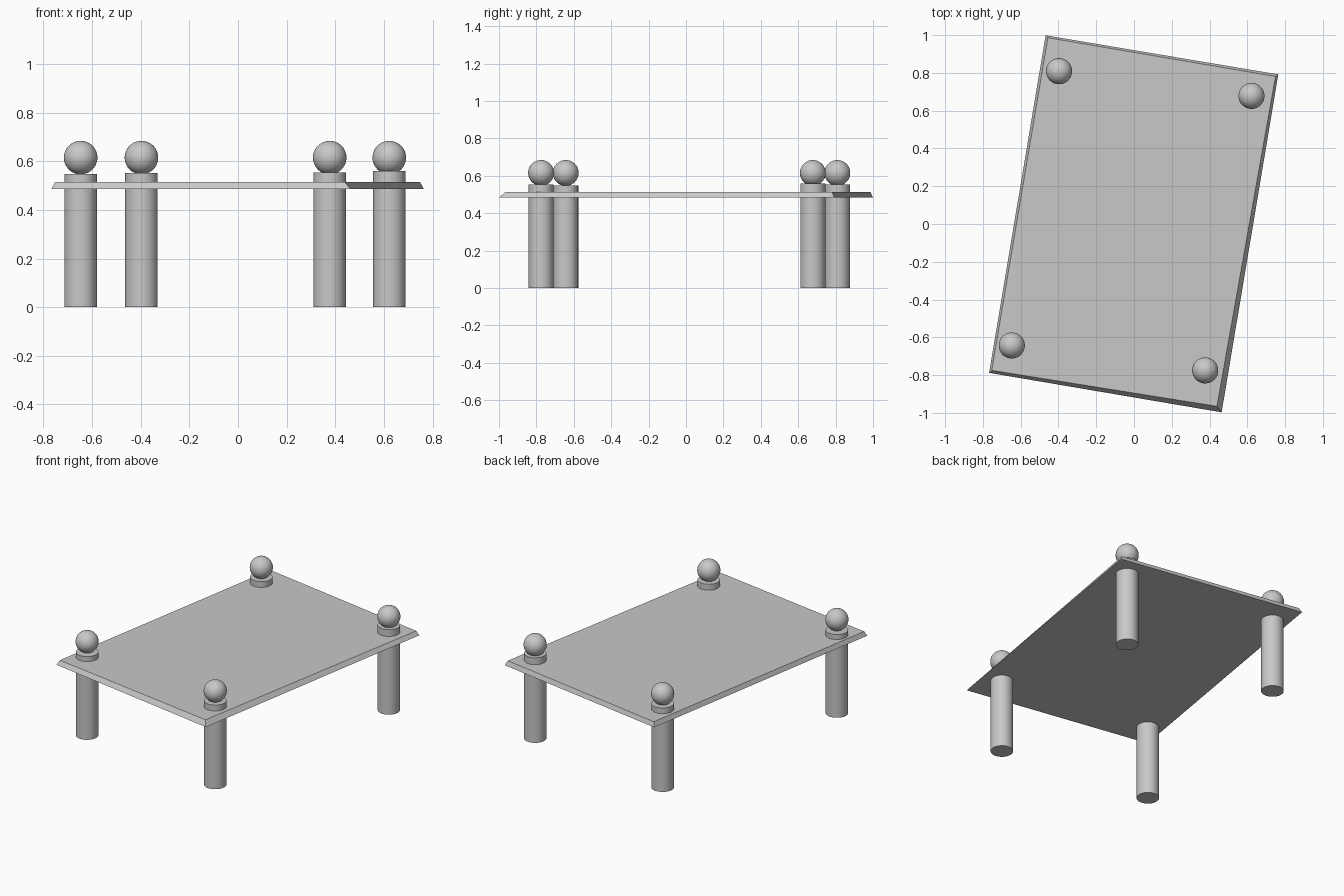
import bpy
import bmesh

cube = bpy.data.objects.get("Cube")
if cube:
    bpy.data.objects.remove(cube, do_unlink=True)

grey = bpy.data.materials.new("plain grey")
grey.use_nodes = True
colour = (0.58, 0.58, 0.58, 1.0)
grey.diffuse_color = colour
grey.node_tree.nodes["Principled BSDF"].inputs["Base Color"].default_value = colour


def finish(obj, name, smooth=True):
    obj.name = name
    obj.data.name = name
    obj.data.materials.append(grey)
    if smooth:
        bpy.ops.object.shade_smooth_by_angle()


# Table top: a skewed slab with sloping edges, wider below than above
OUTER = [(-0.767, -0.788), (0.464, -0.997), (0.764, 0.792), (-0.468, 0.999)]
INNER = [(-0.753, -0.775), (0.439, -0.965), (0.749, 0.781), (-0.456, 0.986)]
bm = bmesh.new()
low = [bm.verts.new((x, y, 0.485)) for x, y in OUTER]
high = [bm.verts.new((x, y, 0.514)) for x, y in INNER]
bm.faces.new(low[::-1])
bm.faces.new(high)
for i in range(4):
    j = (i + 1) % 4
    bm.faces.new((low[i], low[j], high[j], high[i]))
mesh = bpy.data.meshes.new("table_top")
bm.to_mesh(mesh)
bm.free()
top = bpy.data.objects.new("table_top", mesh)
bpy.context.collection.objects.link(top)
finish(top, "table_top", smooth=False)

# Round legs through the slab, each carrying a ball: x, y, leg height
LEGS = {
    "front_right": (-0.647, -0.643, 0.547),
    "front_left": (0.377, -0.775, 0.553),
    "back_left": (0.622, 0.678, 0.559),
    "back_right": (-0.397, 0.809, 0.552),
}
for place, (x, y, height) in LEGS.items():
    bpy.ops.mesh.primitive_cylinder_add(
        vertices=48, radius=0.067, depth=height, location=(x, y, height / 2))
    finish(bpy.context.object, place + "_leg")
    bpy.ops.mesh.primitive_uv_sphere_add(
        segments=48, ring_count=24, radius=0.069, location=(x, y, 0.615))
    finish(bpy.context.object, place + "_ball")
